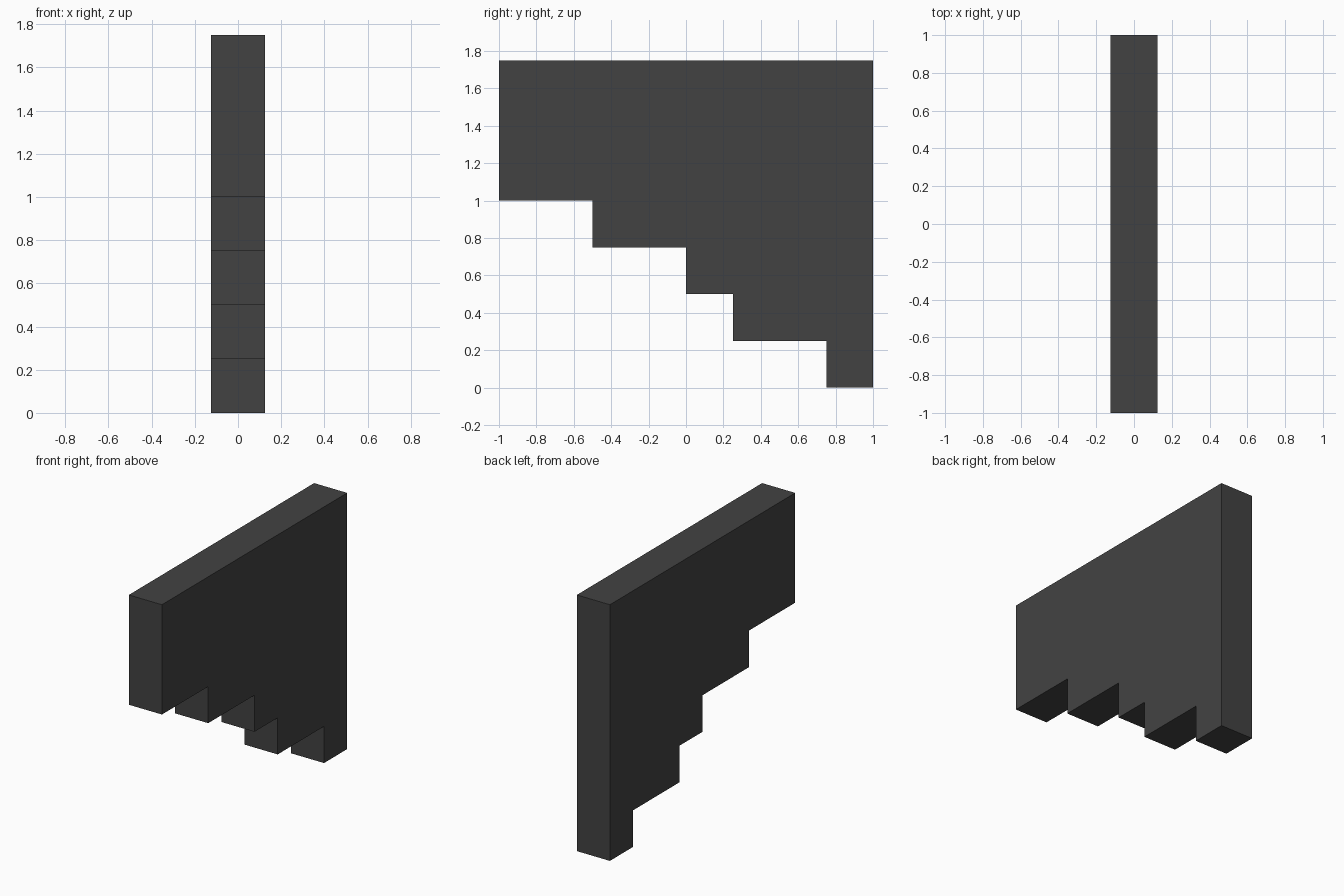
import bpy
import bmesh

if "Cube" in bpy.data.objects:
    bpy.data.objects.remove(bpy.data.objects["Cube"])

# Dark grey material
grey = bpy.data.materials.new("dark_grey")
grey.diffuse_color = (0.055, 0.055, 0.055, 1.0)
grey.use_nodes = True
grey.node_tree.nodes["Principled BSDF"].inputs["Base Color"].default_value = grey.diffuse_color

HALF_WIDTH = 0.125
TOP = 1.75

# Stepped underside: (y where the step starts, height of its underside)
steps = [(-1.0, 1.0), (-0.5, 0.75), (0.0, 0.5), (0.25, 0.25), (0.75, 0.0)]

# Side profile, running along the steps and back over the flat top
profile = [(-1.0, TOP)]
for i, (y, z) in enumerate(steps):
    y_end = steps[i + 1][0] if i + 1 < len(steps) else 1.0
    profile += [(y, z), (y_end, z)]
profile.append((1.0, TOP))

# Extrude the profile across the width
bm = bmesh.new()
side = bm.faces.new([bm.verts.new((-HALF_WIDTH, y, z)) for y, z in profile])
result = bmesh.ops.extrude_face_region(bm, geom=[side], use_keep_orig=True)
moved = [v for v in result["geom"] if isinstance(v, bmesh.types.BMVert)]
bmesh.ops.translate(bm, verts=moved, vec=(2 * HALF_WIDTH, 0, 0))
bmesh.ops.recalc_face_normals(bm, faces=bm.faces)

mesh = bpy.data.meshes.new("stepped_bracket")
bm.to_mesh(mesh)
bm.free()
mesh.materials.append(grey)
bracket = bpy.data.objects.new("stepped_bracket", mesh)
bpy.context.collection.objects.link(bracket)
